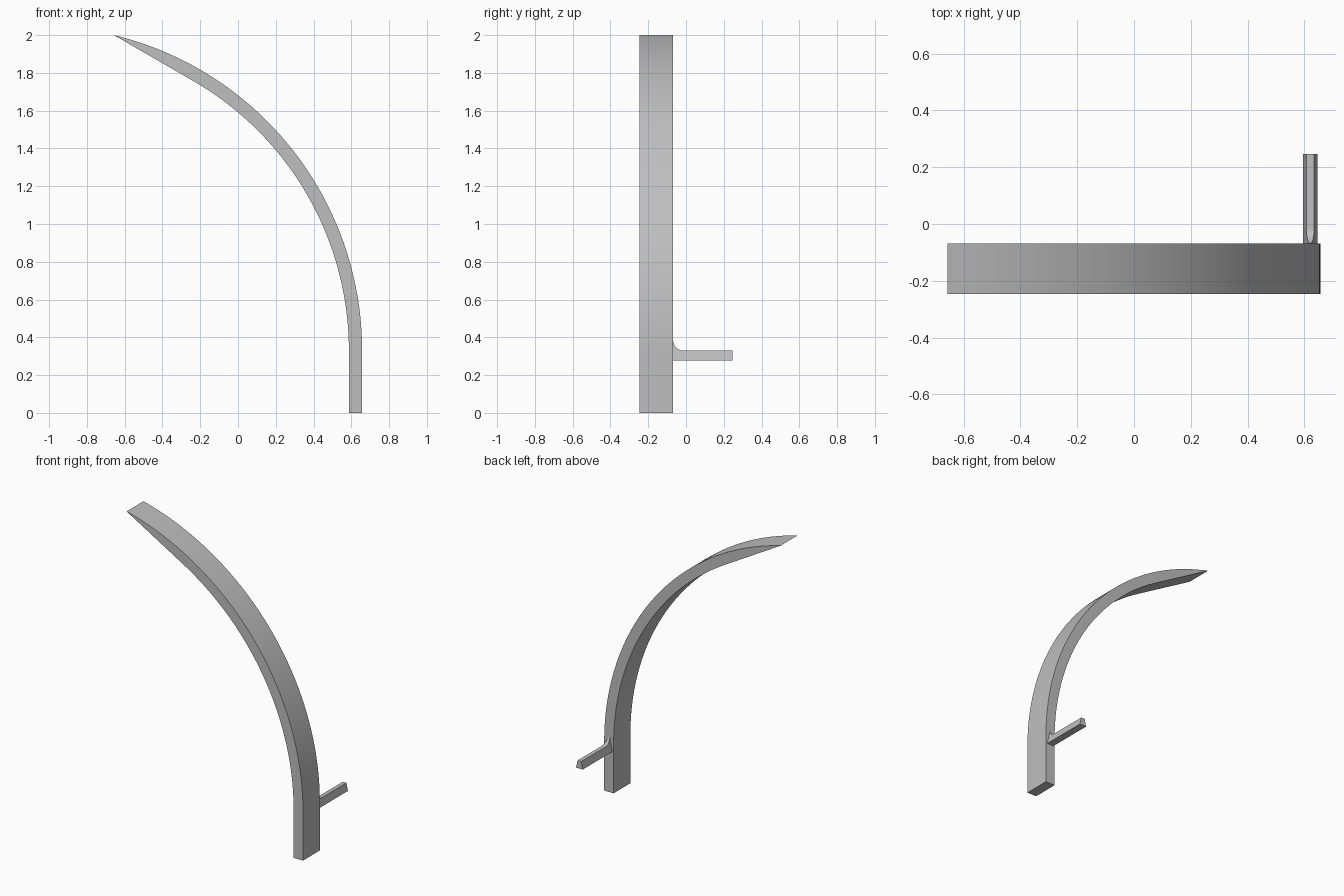
import bpy, bmesh
from math import sin, cos, acos, atan2, pi

if "Cube" in bpy.data.objects:
    bpy.data.objects.remove(bpy.data.objects["Cube"])

grey = bpy.data.materials.new("plain grey")
grey.use_nodes = True
grey.diffuse_color = (0.52, 0.52, 0.52, 1)
grey.node_tree.nodes["Principled BSDF"].inputs["Base Color"].default_value = grey.diffuse_color


def finish(name, bm):
    """Turn a bmesh into a grey object with smooth curves and sharp edges."""
    bmesh.ops.recalc_face_normals(bm, faces=bm.faces)
    mesh = bpy.data.meshes.new(name)
    bm.to_mesh(mesh)
    bm.free()
    mesh.materials.append(grey)
    obj = bpy.data.objects.new(name, mesh)
    bpy.context.collection.objects.link(obj)
    bpy.ops.object.select_all(action='DESELECT')
    obj.select_set(True)
    bpy.context.view_layer.objects.active = obj
    bpy.ops.object.shade_smooth_by_angle(angle=0.35)


def loft(name, rings):
    """Skin a row of four-cornered cross-sections and cap both ends."""
    bm = bmesh.new()
    rows = [[bm.verts.new(p) for p in ring] for ring in rings]
    for a, b in zip(rows, rows[1:]):
        for i in range(4):
            j = (i + 1) % 4
            bm.faces.new((a[i], a[j], b[j], b[i]))
    bm.faces.new(rows[0])
    bm.faces.new(rows[-1])
    bmesh.ops.remove_doubles(bm, verts=bm.verts, dist=1e-5)
    finish(name, bm)


# Curved blade: straight foot, concentric arcs, flat tangent cut to a sharp tip
HALF, THICK, SPRING, TOP = 0.657, 0.07, 0.33, 2.0
FRONT, BACK = -0.247, -0.068
rise = TOP - SPRING
outer = ((2 * HALF) ** 2 + rise ** 2) / (4 * HALF)
inner = outer - THICK
centre = HALF - outer
tip = atan2(rise, -HALF - centre)
tangent = tip - acos(inner / outer)


def section(xi, zi, xo, zo):
    return [(xi, FRONT, zi), (xo, FRONT, zo), (xo, BACK, zo), (xi, BACK, zi)]


def at(radius, angle):
    return centre + radius * cos(angle), SPRING + radius * sin(angle)


rings = [section(HALF - THICK, 0, HALF, 0)]
STEPS = 48
for i in range(STEPS + 1):
    a = tangent * i / STEPS
    rings.append(section(*at(inner, a), *at(outer, a)))
start, end = at(inner, tangent), at(outer, tip)
for i in range(1, 17):
    t = i / 16
    low = [s + (e - s) * t for s, e in zip(start, end)]
    rings.append(section(*low, *at(outer, tangent + (tip - tangent) * t)))
loft("curved_blade", rings)

# Tapered peg at the back, its top sweeping up into the blade
PEG_X, PEG_LOW, PEG_TOP, PEG_END, FILLET = 0.621, 0.278, 0.329, 0.247, 0.056


def peg_section(y, z):
    wide = 0.025
    narrow = wide - 0.22 * (z - PEG_LOW)
    return [(PEG_X - wide, y, PEG_LOW), (PEG_X + wide, y, PEG_LOW),
            (PEG_X + narrow, y, z), (PEG_X - narrow, y, z)]


rings = []
for i in range(13):
    a = i / 12 * pi / 2
    rings.append(peg_section(BACK + FILLET * (1 - cos(a)), PEG_TOP + FILLET * (1 - sin(a))))
rings.append(peg_section(PEG_END, PEG_TOP))
loft("back_peg", rings)
